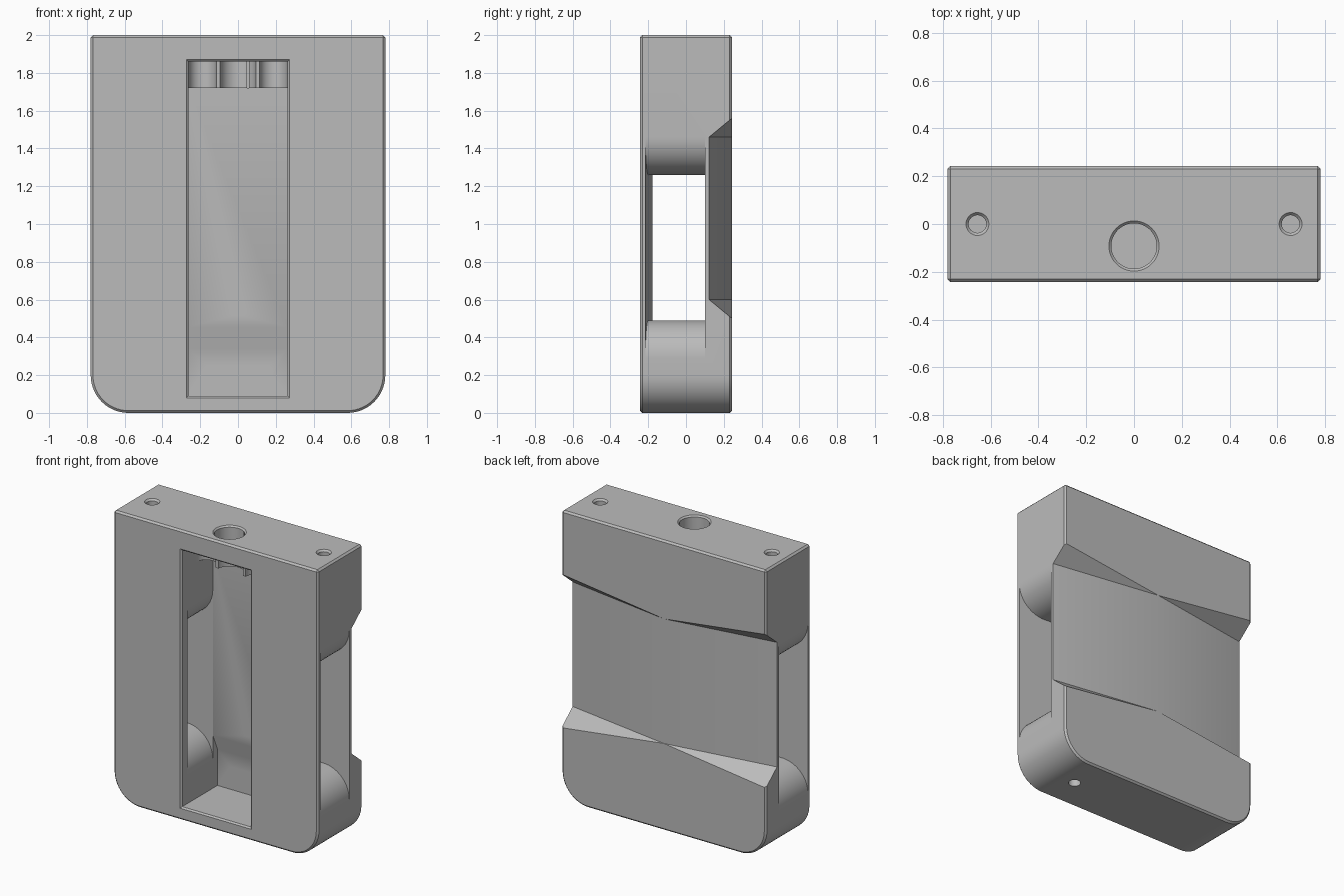
import bpy, bmesh, math
from mathutils import Vector

if "Cube" in bpy.data.objects:
    bpy.data.objects.remove(bpy.data.objects["Cube"])

W, D, H = 0.78, 0.243, 2.0

grey = bpy.data.materials.new("light_grey")
grey.diffuse_color = (0.5, 0.5, 0.5, 1)
grey.use_nodes = True
grey.node_tree.nodes["Principled BSDF"].inputs["Base Color"].default_value = grey.diffuse_color


def finish(name, bm):
    bmesh.ops.recalc_face_normals(bm, faces=bm.faces)
    me = bpy.data.meshes.new(name)
    bm.to_mesh(me)
    bm.free()
    ob = bpy.data.objects.new(name, me)
    ob.data.materials.append(grey)
    bpy.context.collection.objects.link(ob)
    return ob


def prism(name, start, end):
    """Solid between two matching outlines."""
    bm = bmesh.new()
    a = [bm.verts.new(p) for p in start]
    b = [bm.verts.new(p) for p in end]
    bm.faces.new(a)
    bm.faces.new(b[::-1])
    for i in range(len(a)):
        j = (i + 1) % len(a)
        bm.faces.new((a[i], a[j], b[j], b[i]))
    return finish(name, bm)


def rod(name, p, q, r1, r2=None, n=48):
    """Round cutter from p to q."""
    p, q = Vector(p), Vector(q)
    bm = bmesh.new()
    bmesh.ops.create_cone(bm, cap_ends=True, segments=n, radius1=r1,
                          radius2=r1 if r2 is None else r2, depth=(q - p).length)
    rot = (q - p).to_track_quat('Z', 'Y').to_matrix()
    for v in bm.verts:
        v.co = rot @ v.co + (p + q) / 2
    return finish(name, bm)


def arc(cx, cz, r, a0, a1, n=14):
    return [(cx + r * math.cos(math.radians(a0 + (a1 - a0) * i / n)),
             cz + r * math.sin(math.radians(a0 + (a1 - a0) * i / n))) for i in range(n + 1)]


def apply(ob, mod):
    bpy.context.view_layer.objects.active = ob
    bpy.ops.object.modifier_apply(modifier=mod.name)


# body: slab with rounded bottom corners and chamfered edges
outline = [(W, H), (-W, H)] + arc(-W + 0.2, 0.2, 0.2, 180, 270) + arc(W - 0.2, 0.2, 0.2, 270, 360)
body = prism("case_body", [(x, -D, z) for x, z in outline], [(x, D, z) for x, z in outline])
bev = body.modifiers.new("chamfer", 'BEVEL')
bev.width, bev.segments, bev.limit_method = 0.012, 1, 'ANGLE'
bev.angle_limit = math.radians(30)
apply(body, bev)


def cut(tool):
    m = body.modifiers.new("cut", 'BOOLEAN')
    m.operation, m.solver, m.object = 'DIFFERENCE', 'EXACT', tool
    apply(body, m)
    bpy.data.objects.remove(tool, do_unlink=True)


# front pocket, with deeper foot and shallower head
side = [(-0.3, 0.09), (0.15, 0.09), (0.15, 0.34), (0.1, 0.455),
        (0.1, 1.72), (-0.08, 1.72), (-0.08, 1.86), (-0.3, 1.86)]
cut(prism("pocket", [(-0.262, y, z) for y, z in side], [(0.262, y, z) for y, z in side]))


# chamfered pocket rim
def rim(y, g):
    return [(s * (0.262 + g), y, z) for s, z in
            ((-1, 0.09 - g), (1, 0.09 - g), (1, 1.86 + g), (-1, 1.86 + g))]


cut(prism("pocket_rim", rim(-0.223, -0.01), rim(-0.253, 0.02)))

# centre top hole running into the pocket head
cut(rod("top_hole", (0, -0.092, 1.65), (0, -0.092, 2.1), 0.095))
cut(rod("top_hole_rim", (0, -0.092, 1.98), (0, -0.092, 2.01), 0.085, 0.115))

# wide side windows with rounded lips and a slanted front wall
upper = ([(0.24, 1.46)] + arc(0.462, 1.46, 0.2, 180, 270)
         + arc(0.58, 1.46, 0.2, 270, 360) + [(0.9, 1.46)])
window = upper + [(x, 1.75 - z) for x, z in reversed(upper)]
for s in (-1, 1):
    cut(prism("side_window",
              [(s * x, -0.215 + (W - x) * 0.075, z) for x, z in window],
              [(s * x, 0.0995, z) for x, z in window]))

    # back V notch, deepening towards the sides with sloped ends
    bm = bmesh.new()
    for x, y in ((0, D), (0, D + 0.02), (0.8, D - 0.121 * 0.8 / W), (0.8, D + 0.02)):
        g = 0.128 * x + 0.826 * (y - D)
        for z in (0.6 - g, 1.46 + g):
            bm.verts.new((s * x, y, z))
    bmesh.ops.convex_hull(bm, input=bm.verts)
    cut(finish("back_notch", bm))

    # scallops in the pocket head
    cut(rod("scallop", (s * 0.188, -0.08, 1.65), (s * 0.188, -0.08, 1.859), 0.073))
    # top screw holes with countersinks
    cut(rod("screw", (s * 0.655, 0, 1.75), (s * 0.655, 0, 2.1), 0.037, n=32))
    cut(rod("screw_rim", (s * 0.655, 0, 1.98), (s * 0.655, 0, 2.01), 0.03, 0.057, n=32))
    # back screw holes
    for z in (0.31, 1.73):
        cut(rod("back_hole", (s * 0.505, 0.1, z), (s * 0.505, 0.3, z), 0.033, n=32))
    # pocket foot holes
    cut(rod("foot_hole", (s * 0.145, 0.1, 0.21), (s * 0.145, 0.21, 0.21), 0.037, n=32))

# pocket centre hole and the single cable hole underneath
cut(rod("wall_hole", (0, 0.05, 0.545), (0, 0.17, 0.545), 0.03, n=32))
cut(rod("cable_hole", (0.49, -0.01, -0.1), (0.49, -0.01, 0.6), 0.04, n=32))

# smooth curves, sharp edges
bpy.ops.object.select_all(action='DESELECT')
body.select_set(True)
bpy.context.view_layer.objects.active = body
bpy.ops.object.shade_smooth_by_angle(angle=math.radians(25))
